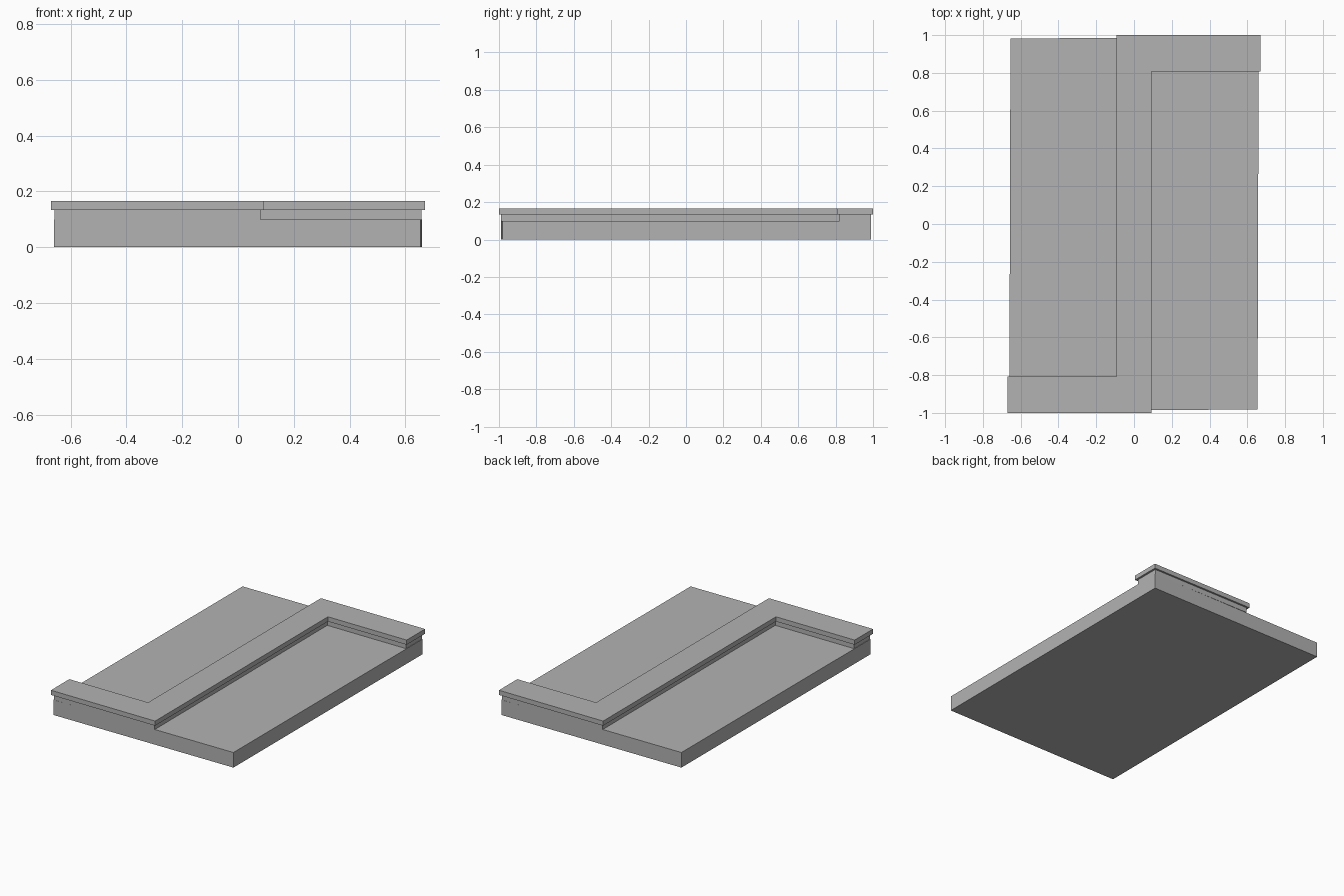
import bpy
import bmesh

cube = bpy.data.objects.get("Cube")
if cube:
    bpy.data.objects.remove(cube, do_unlink=True)

# Single flat grey
grey = bpy.data.materials.new("plain grey")
grey.use_nodes = True
colour = (0.45, 0.45, 0.45, 1)
grey.diffuse_color = colour
grey.node_tree.nodes["Principled BSDF"].inputs["Base Color"].default_value = colour


def point_symmetric(half):
    """Complete an outline by turning its first half half a turn."""
    return half + [(-x, -y) for x, y in half]


def slab(name, outline, bottom, top):
    """Extrude a flat outline into a slab."""
    bm = bmesh.new()
    face = bm.faces.new([bm.verts.new((x, y, bottom)) for x, y in outline])
    result = bmesh.ops.extrude_face_region(bm, geom=[face])
    for v in result["geom"]:
        if isinstance(v, bmesh.types.BMVert):
            v.co.z = top
    bmesh.ops.recalc_face_normals(bm, faces=bm.faces[:])
    mesh = bpy.data.meshes.new(name)
    bm.to_mesh(mesh)
    bm.free()
    mesh.materials.append(grey)
    obj = bpy.data.objects.new(name, mesh)
    bpy.context.collection.objects.link(obj)
    return obj


def z_outline(half_x, half_y, stem, arm):
    """Z shape: front arm to -x, central stem, back arm to +x."""
    return point_symmetric([(-half_x, -half_y), (stem, -half_y),
                            (stem, arm), (half_x, arm)])


# Slightly skewed base plate
slab("base_plate", point_symmetric([(-0.66, -0.989), (0.654, -0.982)]), 0, 0.1)

# Raised Z-shaped wall with an overhanging cap
slab("raised_wall", z_outline(0.657, 0.988, 0.08, 0.82), 0.1, 0.134)
slab("wall_cap", z_outline(0.67, 1.0, 0.093, 0.808), 0.134, 0.165)
